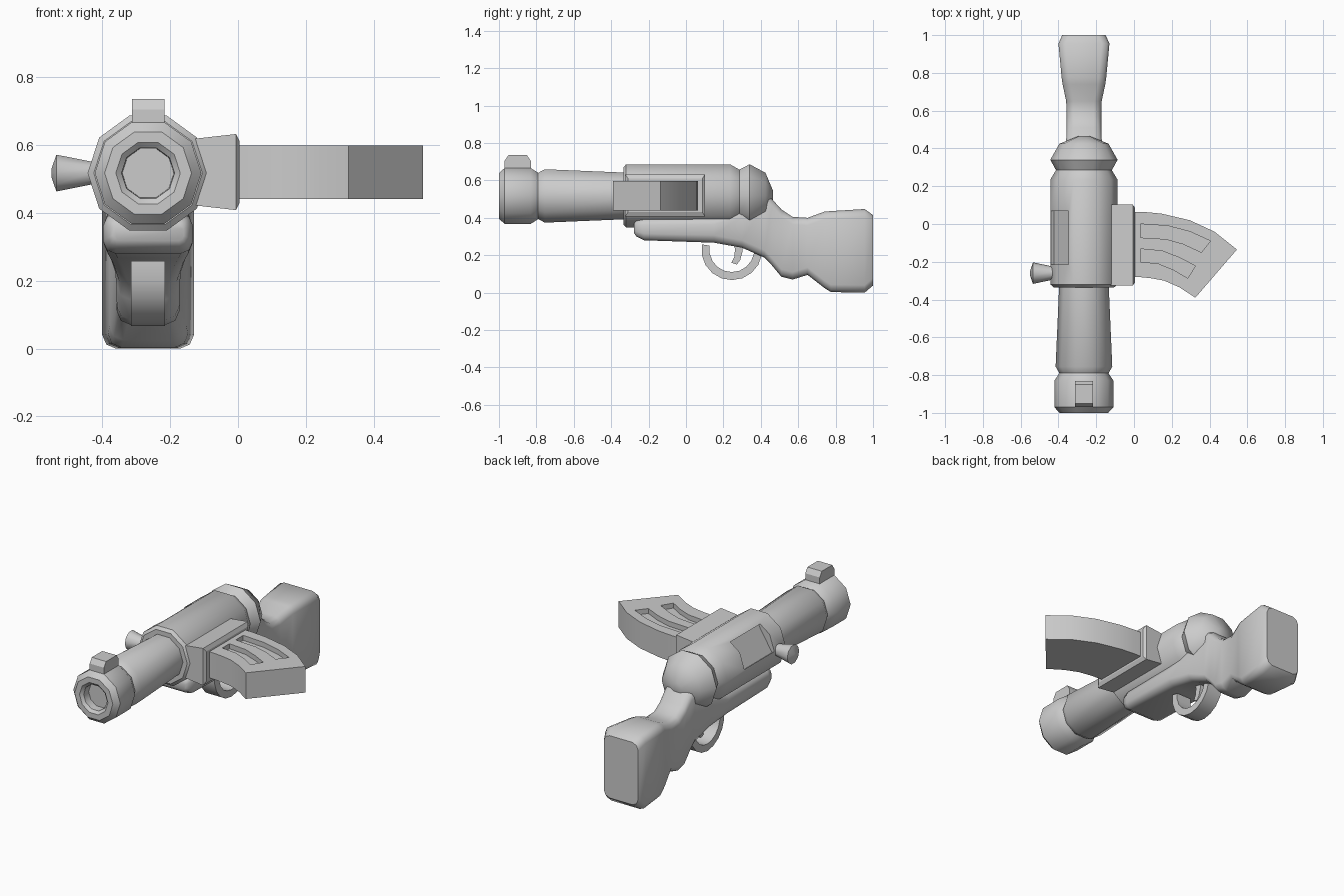
import bpy, bmesh
from math import sin, cos, pi, radians

CX, CZ = -0.265, 0.517   # bore axis


def loft(name, rings, smooth=40):
    """Skin a list of equal-length rings and cap both ends."""
    bm = bmesh.new()
    vs = [[bm.verts.new(p) for p in ring] for ring in rings]
    n = len(vs[0])
    for a, b in zip(vs, vs[1:]):
        for i in range(n):
            j = (i + 1) % n
            bm.faces.new((a[i], a[j], b[j], b[i]))
    bm.faces.new(vs[0])
    bm.faces.new(vs[-1])
    bmesh.ops.recalc_face_normals(bm, faces=bm.faces)
    mesh = bpy.data.meshes.new(name)
    bm.to_mesh(mesh)
    bm.free()
    ob = bpy.data.objects.new(name, mesh)
    bpy.context.collection.objects.link(ob)
    if smooth:
        bpy.ops.object.select_all(action='DESELECT')
        ob.select_set(True)
        bpy.context.view_layer.objects.active = ob
        bpy.ops.object.shade_smooth_by_angle(angle=radians(smooth))
    return ob


def lathe_y(name, profile, n=10):
    return loft(name, [[(CX + r * cos(2 * pi * i / n), y, CZ + r * sin(2 * pi * i / n))
                        for i in range(n)] for y, r in profile])


def prism_x(name, yz, half, smooth=30):
    return loft(name, [[(CX + s * half, y, z) for y, z in yz] for s in (-1, 1)], smooth)


def prism_z(name, xy, lo, hi, smooth=30):
    return loft(name, [[(x, y, z) for x, y in xy] for z in (lo, hi)], smooth)


def cut(ob, cutter):
    cutter.hide_render = True
    cutter.hide_set(True)
    mod = ob.modifiers.new("cut", 'BOOLEAN')
    mod.operation = 'DIFFERENCE'
    mod.solver = 'EXACT'
    mod.object = cutter


# barrel with recessed bore and muzzle collar
lathe_y("barrel", [(-0.94, 0.076), (-0.985, 0.078), (-1.0, 0.095), (-1.0, 0.128),
                   (-0.97, 0.157), (-0.83, 0.157), (-0.79, 0.13), (-0.755, 0.15),
                   (-0.30, 0.13)])

# receiver with rear groove and domed cap
receiver = lathe_y("receiver", [(-0.335, 0.12), (-0.335, 0.16), (-0.32, 0.178), (0.235, 0.178),
                                (0.285, 0.148), (0.34, 0.178), (0.425, 0.13), (0.465, 0.03)])

# ejection port recess on the upper left
a = radians(148)
port = []
for r in (0.135, 0.24):
    port.append([(CX + r * cos(a) - t * sin(a), y, CZ + r * sin(a) + t * cos(a))
                 for t, y in ((-0.085, -0.215), (0.085, -0.215), (0.085, 0.07), (-0.085, 0.07))])
cut(receiver, loft("port_cutter", port, 0))

# front sight
prism_x("front_sight", [(-0.97, 0.63), (-0.97, 0.705), (-0.95, 0.735), (-0.85, 0.735),
                        (-0.83, 0.705), (-0.83, 0.63)], 0.048)

# bolt handle
loft("bolt_handle", [[(x, -0.26 + r * cos(2 * pi * i / 10), CZ + r * sin(2 * pi * i / 10))
                      for i in range(10)]
                     for x, r in ((-0.40, 0.033), (-0.435, 0.036), (-0.535, 0.057), (-0.55, 0.012))])

# magazine housing
loft("magazine_housing", [[(x, -0.325 + d, CZ + 0.003 - h), (x, 0.102 - d, CZ + 0.003 - h),
                           (x, 0.102 - d, CZ + 0.003 + h), (x, -0.325 + d, CZ + 0.003 + h)]
                          for x, d, h in ((-0.25, 0, 0.09), (-0.12, 0, 0.099),
                                          (-0.006, 0, 0.112), (0.005, 0.015, 0.09))], 0)

# curved magazine with two grooves on the top face
outer = [(-0.03, 0.065), (0.05, 0.064), (0.145, 0.055), (0.295, 0.02), (0.425, -0.04), (0.545, -0.135)]
inner = [(-0.03, -0.28), (0.03, -0.281), (0.09, -0.287), (0.16, -0.30), (0.24, -0.335), (0.325, -0.39)]
magazine = prism_z("magazine", outer + inner[::-1], 0.44, 0.598)
grooves = [
    ([(0.035, 0.0), (0.18, -0.01), (0.295, -0.04), (0.405, -0.09)],
     [(0.035, -0.072), (0.17, -0.08), (0.26, -0.105), (0.357, -0.15)]),
    ([(0.035, -0.132), (0.15, -0.143), (0.24, -0.178), (0.325, -0.222)],
     [(0.035, -0.2), (0.13, -0.21), (0.21, -0.243), (0.285, -0.287)]),
]
for k, (top, low) in enumerate(grooves):
    cut(magazine, prism_z(f"groove_cutter_{k + 1}", top + low[::-1], 0.568, 0.65, 0))

# stock: chamfered sections (y, bottom, top, half width)
stations = [(-0.278, 0.318, 0.368, 0.105), (-0.265, 0.30, 0.388, 0.12), (-0.225, 0.28, 0.398, 0.132),
            (0.15, 0.267, 0.405, 0.13), (0.30, 0.24, 0.45, 0.115), (0.42, 0.187, 0.52, 0.097),
            (0.46, 0.145, 0.50, 0.093), (0.51, 0.085, 0.445, 0.092), (0.57, 0.07, 0.405, 0.092),
            (0.65, 0.095, 0.40, 0.094), (0.74, 0.025, 0.433, 0.113), (0.775, 0.003, 0.436, 0.118),
            (0.955, 0.0, 0.447, 0.135), (1.0, 0.038, 0.415, 0.115)]
rings = []
for y, lo, hi, w in stations:
    c = min(0.04, (hi - lo) * 0.3)
    half = [(w - c, lo), (w - c * 0.3, lo + c * 0.3), (w, lo + c),
            (w, hi - c), (w - c * 0.3, hi - c * 0.3), (w - c, hi)]
    rings.append([(CX + x, y, z) for x, z in half] + [(CX - x, y, z) for x, z in half[::-1]])
loft("stock", rings, 45)

# trigger guard: half ring under the stock
arc = [radians(170 + 20 * i) for i in range(11)]
ring = [(0.245 + 0.163 * cos(t), 0.23 + 0.163 * sin(t)) for t in arc]
ring += [(0.245 + 0.12 * cos(t), 0.23 + 0.12 * sin(t)) for t in arc[::-1]]
prism_x("trigger_guard", ring, 0.05)

# trigger
prism_x("trigger", [(0.255, 0.28), (0.305, 0.28), (0.302, 0.22), (0.29, 0.175), (0.272, 0.15),
                    (0.242, 0.16), (0.258, 0.19), (0.262, 0.23)], 0.025)
